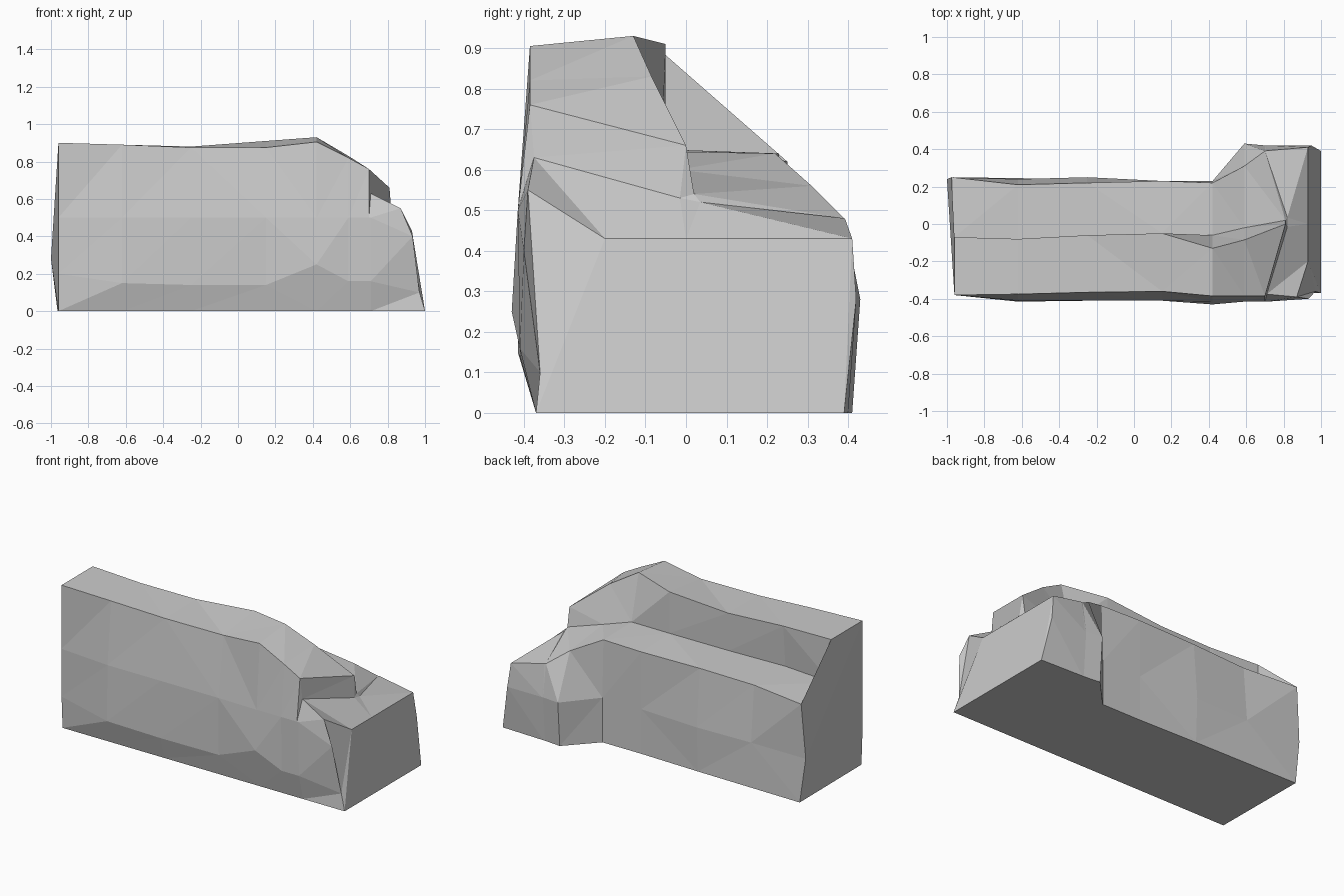
import bpy, bmesh

if "Cube" in bpy.data.objects:
    bpy.data.objects.remove(bpy.data.objects["Cube"])


def piecewise(z, pts):
    # linear interpolation of an x position by height
    for (z0, x0), (z1, x1) in zip(pts, pts[1:]):
        if z <= z1:
            return x0 + (x1 - x0) * (z - z0) / (z1 - z0)
    return pts[-1][1]


# Left end: back edge bulges out, front edge is upright. Right end leans by height.
LEFT_BACK = [(0, -.965), (.25, -1.0), (.45, -1.0), (.62, -.975)]
RIGHT_END = [(0, 1.0), (.1, .97), (.43, .93), (.55, .87)]

# Cross-sections along x:
# x, front low (y, z), front high y, front crest (y, z), ridge (y, z),
# ledge corner (y, z), back edge (y, z), back middle y, back bottom y
SECTIONS = [
    (-.96, (-.38, .20), -.38, (-.38, .90), (-.07, .90), (-.07, .63), (.25, .62), .24, .25),
    (-.62, (-.415, .15), -.41, (-.375, .89), (-.08, .89), (-.10, .63), (.21, .63), .24, .245),
    (-.25, (-.41, .14), -.41, (-.365, .875), (-.06, .88), (-.07, .64), (.22, .64), .25, .24),
    (.15, (-.405, .14), -.41, (-.36, .875), (-.05, .91), (-.05, .65), (.23, .64), .23, .23),
    (.42, (-.43, .25), -.415, (-.385, .905), (-.13, .93), (-.06, .645), (.22, .64), .23, .23),
    (.59, (-.41, .16), -.415, (-.385, .82), (-.085, .83), (-.02, .60), (.31, .56), .43, .41),
    (.70, (-.41, .16), -.415, (-.385, .76), (.0, .66), (.02, .54), (.39, .48), .42, .40),
    (.71, (-.41, .16), -.415, (-.375, .63), (-.015, .53), (.035, .52), (.392, .48), .42, .40),
    (1.0, (-.36, .10), -.40, (-.39, .55), (-.20, .43), (.0, .43), (.41, .43), .42, .39),
]


def section_points(i):
    x, low, high, crest, ridge, corner, edge, mid, foot = SECTIONS[i]
    high_z = .40 if i == len(SECTIONS) - 1 else .50
    ring = [(-.37, 0), low, (high, high_z), crest, ridge,
            corner, edge, (mid, .28), (foot, 0)]
    pts = []
    for k, (y, z) in enumerate(ring):
        px = x
        if i == 0 and k >= 6:
            px = piecewise(z, LEFT_BACK)
        elif i == len(SECTIONS) - 1:
            px = piecewise(z, RIGHT_END)
        elif i in (6, 7) and k in (4, 5):
            px = x + .11          # the shoulder drop slants towards the end
        pts.append((px, y, z))
    return pts


# Stepped rock: loft the sections, cap the ends
bm = bmesh.new()
rings = [[bm.verts.new(p) for p in section_points(i)] for i in range(len(SECTIONS))]
n = len(rings[0])
for a, b in zip(rings, rings[1:]):
    for k in range(n):
        m = (k + 1) % n
        bm.faces.new((a[k], b[k], b[m], a[m]))
bm.faces.new(rings[0])
bm.faces.new(rings[-1][::-1])
bmesh.ops.triangulate(bm, faces=bm.faces[:])
bmesh.ops.recalc_face_normals(bm, faces=bm.faces[:])

mesh = bpy.data.meshes.new("stepped_rock")
bm.to_mesh(mesh)
bm.free()
rock = bpy.data.objects.new("stepped_rock", mesh)
bpy.context.collection.objects.link(rock)
